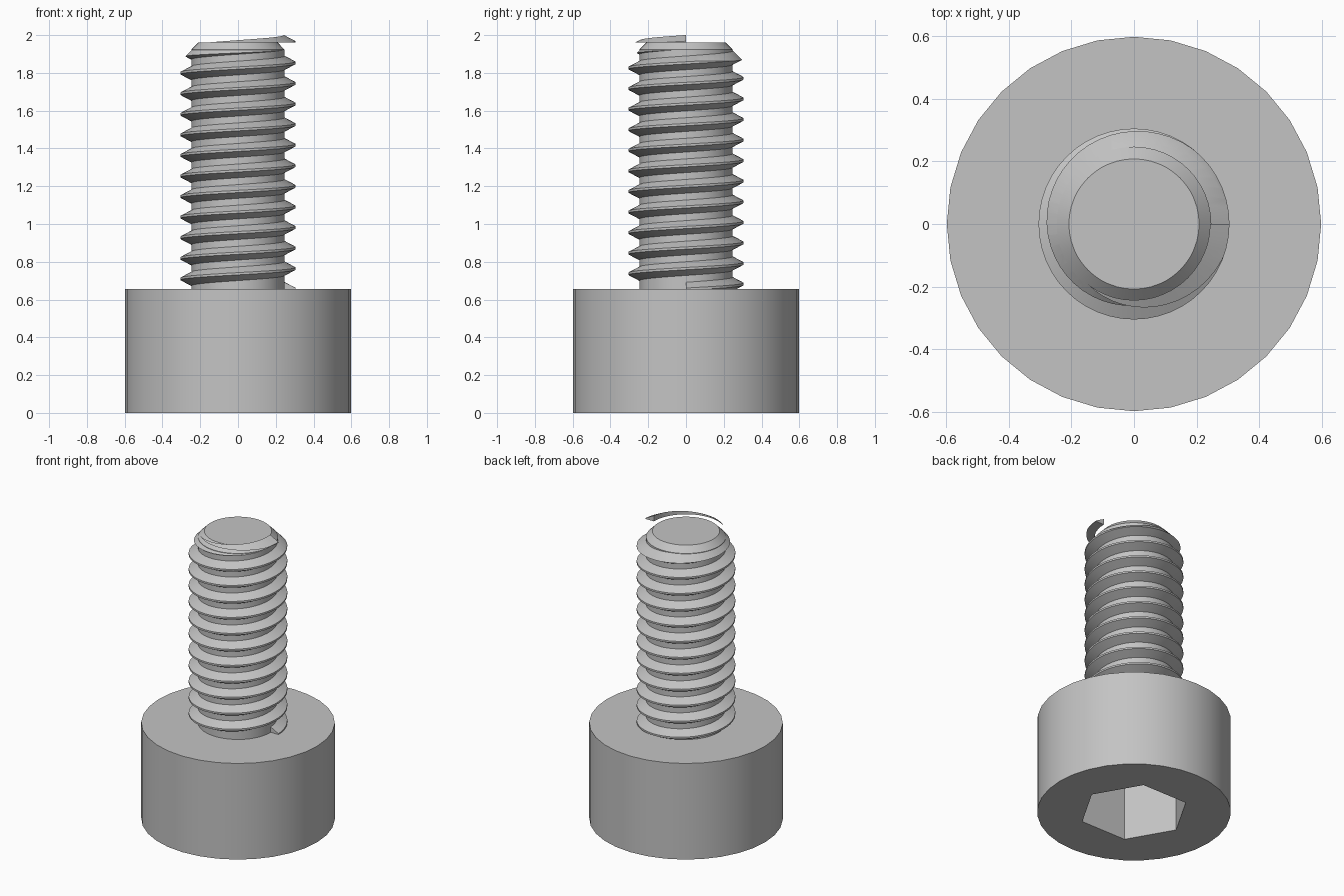
import bpy, bmesh, math
from mathutils import Matrix, Vector

old = bpy.data.objects.get("Cube")
if old:
    bpy.data.objects.remove(old, do_unlink=True)

# Proportions
HEAD_R, HEAD_H = 0.598, 0.655
TOP_Z, TOP_R = 1.962, 0.208
SHANK_R = 0.247
TURNS, STEPS = 12, 48
PITCH = (TOP_Z - HEAD_H) / TURNS

steel = bpy.data.materials.new("grey_steel")
steel.use_nodes = True
colour = (0.55, 0.55, 0.55, 1)
steel.diffuse_color = colour
steel.node_tree.nodes["Principled BSDF"].inputs["Base Color"].default_value = colour


def finish(name, bm):
    """Turn a bmesh into a named steel object."""
    bmesh.ops.recalc_face_normals(bm, faces=bm.faces)
    mesh = bpy.data.meshes.new(name)
    bm.to_mesh(mesh)
    bm.free()
    mesh.materials.append(steel)
    obj = bpy.data.objects.new(name, mesh)
    bpy.context.collection.objects.link(obj)
    return obj


def lathe(name, profile, sides, closed=False):
    """Revolve (radius, z) points around the z axis."""
    bm = bmesh.new()
    verts = [bm.verts.new((r, 0, z)) for r, z in profile]
    edges = [bm.edges.new(pair) for pair in zip(verts, verts[1:])]
    if closed:
        edges.append(bm.edges.new((verts[-1], verts[0])))
    bmesh.ops.spin(bm, geom=verts + edges, cent=(0, 0, 0), axis=(0, 0, 1),
                   angle=math.tau, steps=sides)
    bmesh.ops.remove_doubles(bm, verts=bm.verts, dist=1e-4)
    return finish(name, bm)


def activate(obj):
    bpy.ops.object.select_all(action="DESELECT")
    obj.select_set(True)
    bpy.context.view_layer.objects.active = obj


def cut(obj, cutter):
    """Subtract the cutter and throw it away."""
    cutter.hide_render = True
    mod = obj.modifiers.new("cut", "BOOLEAN")
    mod.operation, mod.solver, mod.object = "DIFFERENCE", "EXACT", cutter
    activate(obj)
    bpy.ops.object.modifier_apply(modifier=mod.name)
    bpy.data.objects.remove(cutter, do_unlink=True)


# Cylindrical head with a hexagonal socket in its underside
head = lathe("head", [(0, 0), (HEAD_R, 0), (HEAD_R, HEAD_H), (0, HEAD_H)], 32)
SOCKET_R, SOCKET_DEPTH = 0.34, 0.42
cut(head, lathe("socket_cutter", [(0, -0.1), (SOCKET_R, -0.1),
                                  (SOCKET_R, SOCKET_DEPTH), (0, SOCKET_DEPTH)], 6))

# Shank with a chamfered tip
shank = lathe("shank", [(0, HEAD_H - 0.02), (SHANK_R, HEAD_H - 0.02),
                        (SHANK_R, TOP_Z - (SHANK_R - TOP_R)),
                        (TOP_R, TOP_Z), (0, TOP_Z)], 48)

# Right-handed thread: a trapezoid section swept along a helix
section = [(0.243, -0.0385), (0.305, -0.006), (0.305, 0.006), (0.243, 0.0385)]
bm = bmesh.new()
rings = []
for i in range(TURNS * STEPS + 1):
    turn = Matrix.Rotation(math.tau * i / STEPS, 3, "Z")
    rise = HEAD_H + PITCH * i / STEPS
    rings.append([bm.verts.new(turn @ Vector((r, 0, rise + z))) for r, z in section])
for a, b in zip(rings, rings[1:]):
    for k in range(4):
        n = (k + 1) % 4
        bm.faces.new((a[k], a[n], b[n], b[k]))
bm.faces.new(rings[0])
bm.faces.new(rings[-1])
thread = finish("thread", bm)

# Chamfer the thread below the tip plane, leaving the last sliver above it
inner = TOP_R - 0.003
cut(thread, lathe("chamfer_cutter", [(inner, TOP_Z), (0.5, TOP_Z),
                                     (0.5, TOP_Z - 0.1), (inner + 0.1, TOP_Z - 0.1)],
                  48, closed=True))

# Smooth round surfaces, keep edges crisp
for obj in (head, shank, thread):
    activate(obj)
    bpy.ops.object.shade_smooth_by_angle(angle=math.radians(25))
